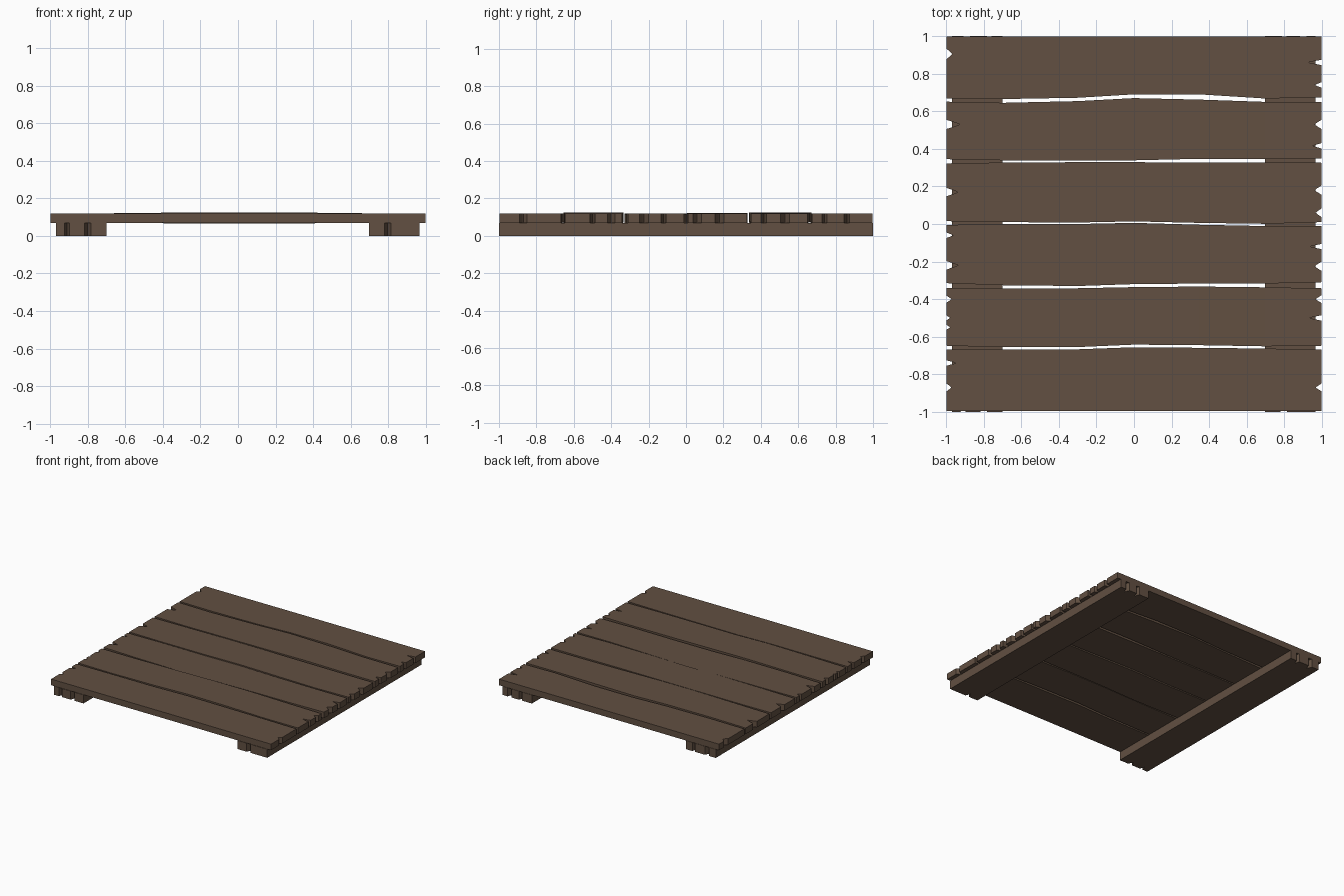
import bpy, bmesh

if "Cube" in bpy.data.objects:
    bpy.data.objects.remove(bpy.data.objects["Cube"])

wood = bpy.data.materials.new("dark brown wood")
wood.diffuse_color = (0.122, 0.08, 0.054, 1)
wood.use_nodes = True
wood.node_tree.nodes["Principled BSDF"].inputs["Base Color"].default_value = wood.diffuse_color

XS = [-1.0, -0.7, -0.3, 0.0, 0.35, 0.7, 1.0]


def board(name, xs, low, high, start, end, z0, z1, lift=0.0, along_y=False):
    """Board along its length: edge stations, V notches (pos, half width, depth) at both ends."""
    bm = bmesh.new()

    def vert(u, v):
        x, y = (v, u) if along_y else (u, v)
        bend = lift * max(0.0, 1 - (u / 0.75) ** 2)
        return bm.verts.new((x, y, z0 + bend))

    def notched(u, notches, inward):
        pts = []
        for c, w, d in sorted(notches):
            pts += [vert(u, c - w), vert(u + inward * d * 0.75, c - w * 0.3),
                    vert(u + inward * d, c), vert(u + inward * d * 0.65, c + w * 0.4),
                    vert(u, c + w)]
        return pts

    lo = [vert(x, y) for x, y in zip(xs, low)]
    hi = [vert(x, y) for x, y in zip(xs, high)]
    last = len(xs) - 2
    for i in range(last + 1):
        ring = [lo[i], lo[i + 1]]
        if i == last:
            ring += notched(xs[-1], end, -1)
        ring += [hi[i + 1], hi[i]]
        if i == 0:
            ring += notched(xs[0], start, 1)[::-1]
        bm.faces.new(ring)
    ext = bmesh.ops.extrude_face_region(bm, geom=bm.faces[:])
    for v in ext["geom"]:
        if isinstance(v, bmesh.types.BMVert):
            v.co.z += z1 - z0
    bmesh.ops.recalc_face_normals(bm, faces=bm.faces[:])
    bmesh.ops.triangulate(bm, faces=[f for f in bm.faces if len(f.verts) > 4])
    me = bpy.data.meshes.new(name)
    bm.to_mesh(me)
    bm.free()
    me.materials.append(wood)
    ob = bpy.data.objects.new(name, me)
    bpy.context.collection.objects.link(ob)


# wavy gaps between planks: centre line and half width at each station
gaps = [
    [(-.658, .010), (-.661, .006), (-.661, .006), (-.649, .007), (-.652, .007), (-.657, .006), (-.658, .010)],
    [(-.328, .013), (-.334, .008), (-.336, .006), (-.328, .008), (-.325, .008), (-.327, .010), (-.326, .016)],
    [(.005, .010), (.005, .005), (.004, .004), (.010, .004), (.001, .005), (-.005, .006), (0, .010)],
    [(.334, .011), (.333, .006), (.333, .004), (.334, .005), (.337, .010), (.337, .010), (.337, .011)],
    [(.660, .009), (.655, .010), (.663, .009), (.680, .010), (.676, .014), (.659, .009), (.661, .012)],
]
flat = lambda y: [(y, 0)] * len(XS)
lines = [flat(-0.996)] + gaps + [flat(0.997)]

# end notches of all planks
left = [(.905, .027, .030), (.53, .024, .07), (.17, .022, .06), (-.06, .014, .035),
        (-.22, .022, .06), (-.40, .018, .025), (-.50, .012, .018), (-.55, .012, .018),
        (-.74, .014, .05), (-.87, .020, .025)]
right = [(.86, .014, .07), (.74, .014, .035), (.53, .024, .035), (.416, .014, .045),
         (.18, .024, .035), (.06, .022, .030), (-.12, .014, .06), (-.225, .024, .035),
         (-.40, .020, .030), (-.50, .014, .065), (-.87, .020, .030)]
lifts = [0.001, 0.006, -0.003, 0.002, 0.005, 0.001]

# deck planks
for i in range(6):
    low = [c + w for c, w in lines[i]]
    high = [c - w for c, w in lines[i + 1]]
    inside = lambda n: max(low[0], low[-1]) < n[0] - n[1] and n[0] + n[1] < min(high[0], high[-1])
    board(f"plank_{i + 1}", [x * 0.997 for x in XS], low, high,
          [n for n in left if inside(n)], [n for n in right if inside(n)],
          0.069, 0.119, lifts[i])

# battens underneath
board("left_batten", [-1, 0, 1], [-0.97] * 3, [-0.70] * 3,
      [(-.91, .013, .04), (-.80, .018, .04)], [(-.89, .018, .04), (-.77, .013, .04)],
      0, 0.0695, along_y=True)
board("right_batten", [-1, 0, 1], [0.697] * 3, [0.965] * 3,
      [(.797, .018, .04)], [(.80, .013, .04), (.90, .018, .04)],
      0, 0.0695, along_y=True)
